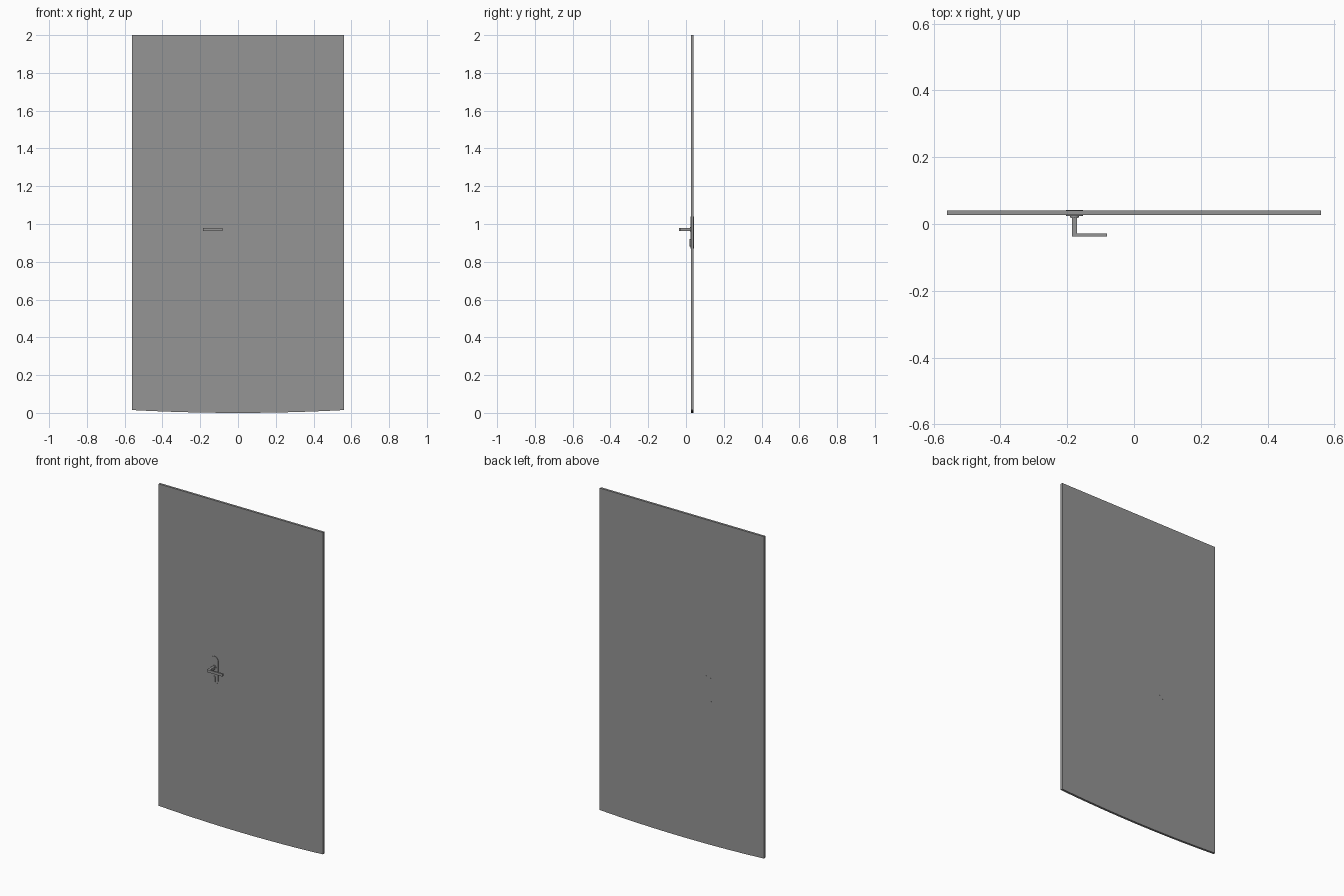
import bpy, bmesh, math

if "Cube" in bpy.data.objects:
    bpy.data.objects.remove(bpy.data.objects["Cube"])

grey = bpy.data.materials.new("door grey")
grey.diffuse_color = (0.30, 0.30, 0.30, 1)
grey.use_nodes = True
grey.node_tree.nodes["Principled BSDF"].inputs["Base Color"].default_value = grey.diffuse_color


def extrude_xz(name, outline, y0, y1):
    """Solid from an outline in the xz plane, between two depths."""
    bm = bmesh.new()
    face = bm.faces.new([bm.verts.new((x, y0, z)) for x, z in outline])
    ext = bmesh.ops.extrude_face_region(bm, geom=[face])
    for v in ext["geom"]:
        if isinstance(v, bmesh.types.BMVert):
            v.co.y = y1
    bmesh.ops.recalc_face_normals(bm, faces=bm.faces[:])
    me = bpy.data.meshes.new(name)
    bm.to_mesh(me)
    bm.free()
    me.materials.append(grey)
    ob = bpy.data.objects.new(name, me)
    bpy.context.collection.objects.link(ob)
    return ob


def stadium(cx, z0, z1, r, n=12):
    """Upright rounded-end outline."""
    top = [(cx + r * math.cos(math.pi * i / n), z1 - r + r * math.sin(math.pi * i / n)) for i in range(n + 1)]
    low = [(cx - r * math.cos(math.pi * i / n), z0 + r - r * math.sin(math.pi * i / n)) for i in range(n + 1)]
    return top + low


def box(cx, cz, w, h):
    return [(cx - w / 2, cz - h / 2), (cx + w / 2, cz - h / 2),
            (cx + w / 2, cz + h / 2), (cx - w / 2, cz + h / 2)]


def circle(cx, cz, r, n=24):
    return [(cx + r * math.cos(2 * math.pi * i / n), cz + r * math.sin(2 * math.pi * i / n)) for i in range(n)]


# Door leaf with a gently bowed bottom edge
W, N = 0.56, 16
bottom = [(-W + 2 * W * i / N, 0.015 * (2 * i / N - 1) ** 2) for i in range(N + 1)]
extrude_xz("door_leaf", bottom + [(W, 2.0), (-W, 2.0)], 0.027, 0.041)

# Lock plate, just showing on both sides of the leaf
HX, HZ = -0.178, 0.972
extrude_xz("lock_plate", stadium(HX, 0.87, 1.04, 0.025), 0.024, 0.0415)

# Handle: collar, stem and lever
extrude_xz("handle_collar", circle(HX, HZ, 0.013), 0.020, 0.026)
extrude_xz("handle_stem", box(HX, HZ, 0.016, 0.016), -0.036, 0.026)
extrude_xz("handle_lever", box(-0.1335, HZ, 0.105, 0.016), -0.037, -0.028)

# Key cylinder below the handle
extrude_xz("key_cylinder", stadium(HX, 0.88, 0.92, 0.009), 0.018, 0.026)
